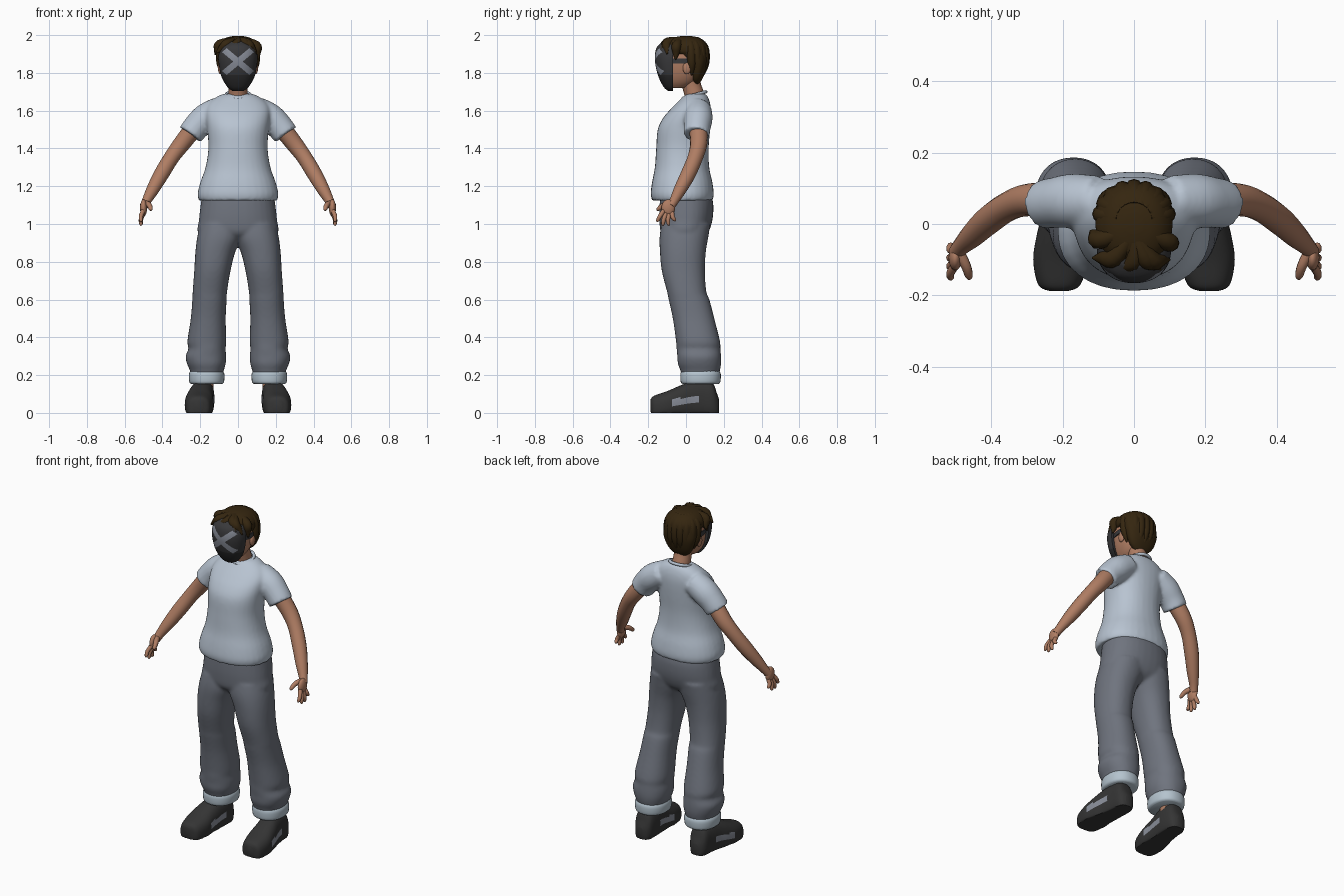
import bpy, bmesh, math
from mathutils import Vector

if "Cube" in bpy.data.objects:
    bpy.data.objects.remove(bpy.data.objects["Cube"])


def material(name, *rgb):
    m = bpy.data.materials.new(name)
    m.use_nodes = True
    m.diffuse_color = (*rgb, 1)
    bsdf = m.node_tree.nodes["Principled BSDF"]
    bsdf.inputs["Base Color"].default_value = (*rgb, 1)
    bsdf.inputs["Roughness"].default_value = 0.8
    return m


SHIRT = material("pale_blue_cotton", .48, .55, .64)
PANTS = material("slate_grey_cloth", .16, .175, .21)
CUFF = material("pale_cuff", .46, .55, .62)
SKIN = material("tan_skin", .43, .205, .125)
HAIR = material("dark_brown_hair", .035, .019, .005)
SHOE = material("black_shoe", .035, .035, .035)
MASK = material("charcoal_mask", .04, .04, .043)
CHIN = material("dark_chin_guard", .025, .025, .026)
MARK = material("grey_accent", .25, .27, .32)


def spline(rows, steps):
    """Catmull-Rom interpolation of rows of numbers."""
    out = []
    for i in range(len(rows) - 1):
        a, b, c, d = rows[max(i - 1, 0)], rows[i], rows[i + 1], rows[min(i + 2, len(rows) - 1)]
        for s in range(steps):
            t = s / steps
            out.append([q + t / 2 * (r - p + t * (2*p - 5*q + 4*r - w + t * (3*q - p - 3*r + w)))
                        for p, q, r, w in zip(a, b, c, d)])
    return out + [list(rows[-1])]


def skin_rings(bm, rings):
    rings = [[bm.verts.new(p) for p in ring] for ring in rings]
    n = len(rings[0])
    for lower, upper in zip(rings, rings[1:]):
        for i in range(n):
            j = (i + 1) % n
            bm.faces.new((lower[i], lower[j], upper[j], upper[i]))
    bm.faces.new(rings[0][::-1])
    bm.faces.new(rings[-1])


def loft(bm, rows, axis="z", n=32, power=.9, steps=4, lo=-9, hi=9, flip=1):
    """Rows: position, then the two limits across and the two limits deep."""
    rings = []
    for pos, u0, u1, v0, v1 in spline(rows, steps):
        ring = []
        for k in range(n):
            c, s = math.cos(math.tau * k / n), math.sin(math.tau * k / n)
            c, s = (math.copysign(abs(e) ** power, e) for e in (c, s))
            u = flip * ((u0 + u1) / 2 + (u1 - u0) / 2 * c)
            v = min(hi, max(lo, (v0 + v1) / 2 + (v1 - v0) / 2 * s))
            ring.append((u, v, pos) if axis == "z" else (u, pos, v))
        rings.append(ring)
    skin_rings(bm, rings)


def tube(bm, rows, n=16, steps=4):
    """Rows: x, y, z, radius."""
    rows = spline(rows, steps)
    pts = [Vector(r[:3]) for r in rows]
    span = pts[-1] - pts[0]
    ref = Vector((0, 0, 0))
    ref[min(range(3), key=lambda i: abs(span[i]))] = 1
    rings = []
    for i, p in enumerate(pts):
        t = (pts[min(i + 1, len(pts) - 1)] - pts[max(i - 1, 0)]).normalized()
        a = t.cross(ref).normalized()
        b = t.cross(a)
        rings.append([p + max(rows[i][3], .002) * (a * math.cos(math.tau * k / n) + b * math.sin(math.tau * k / n))
                      for k in range(n)])
    skin_rings(bm, rings)


def ball(bm, centre, radii):
    verts = bmesh.ops.create_uvsphere(bm, u_segments=20, v_segments=12, radius=1)["verts"]
    for v in verts:
        v.co = Vector(centre) + Vector(a * b for a, b in zip(v.co, radii))


def finish(name, bm, *mats, mirror=False, fuse=0, rule=None):
    bmesh.ops.recalc_face_normals(bm, faces=bm.faces[:])
    bm.normal_update()
    if rule:
        for f in bm.faces:
            f.material_index = rule(f.calc_center_median(), f.normal)
    me = bpy.data.meshes.new(name)
    bm.to_mesh(me)
    bm.free()
    ob = bpy.data.objects.new(name, me)
    bpy.context.collection.objects.link(ob)
    for m in mats:
        me.materials.append(m)
    bpy.ops.object.select_all(action="DESELECT")
    ob.select_set(True)
    bpy.context.view_layer.objects.active = ob
    bpy.ops.object.shade_smooth_by_angle(angle=math.radians(50))
    if mirror:
        ob.modifiers.new("mirror", "MIRROR").use_mirror_merge = False
    if fuse:
        r = ob.modifiers.new("fuse", "REMESH")
        r.mode, r.voxel_size, r.use_smooth_shade = "VOXEL", fuse, True
        s = ob.modifiers.new("soften", "SMOOTH")
        s.factor, s.iterations = .5, 6


# Shirt: torso and short sleeves fused together
bm = bmesh.new()
loft(bm, [(z, -x, x, y0, y1) for z, x, y0, y1 in (
    (1.125, .208, -.18, .142), (1.16, .214, -.187, .147), (1.22, .2, -.18, .14), (1.3, .172, -.165, .123),
    (1.4, .157, -.158, .12), (1.5, .163, -.15, .128), (1.56, .17, -.122, .132), (1.61, .17, -.08, .132),
    (1.65, .145, -.04, .125), (1.68, .1, -.008, .112), (1.69, .07, .012, .1))])
for s in (1, -1):
    tube(bm, [(s*.1, .065, 1.605, .07), (s*.17, .065, 1.562, .076), (s*.22, .06, 1.515, .071),
              (s*.252, .055, 1.473, .069)], n=24)
finish("shirt", bm, SHIRT, fuse=.009)

# Collar rib
bm = bmesh.new()
tube(bm, [(.064 * math.sin(a), .045 - .06 * math.cos(a), 1.683 - .017 * math.cos(a), .009)
          for a in (math.tau * k / 24 for k in range(25))], n=8, steps=1)
finish("collar", bm, SHIRT)

# Trousers: two legs and a seat fused together
bm = bmesh.new()
for s in (1, -1):
    loft(bm, [(.19, .085, .245, -.02, .17), (.225, .075, .255, -.03, .18), (.26, .065, .27, -.043, .186),
              (.3, .062, .278, -.046, .186), (.34, .066, .262, -.05, .182), (.38, .062, .268, -.053, .18),
              (.5, .065, .25, -.07, .15), (.6, .06, .242, -.092, .124), (.64, .058, .24, -.1, .108),
              (.75, .04, .232, -.128, .1), (.85, .015, .226, -.138, .105), (.93, -.02, .216, -.14, .118),
              (1, -.03, .2, -.13, .13)], flip=s)
loft(bm, [(z, -x, x, y0, y1) for z, x, y0, y1 in (
    (.91, .1, -.08, .07), (.95, .208, -.13, .115), (1.02, .207, -.141, .14), (1.1, .198, -.14, .145),
    (1.15, .19, -.135, .135))])
finish("trousers", bm, PANTS, fuse=.009)

# Turned-up cuffs
bm = bmesh.new()
loft(bm, [(.153, .085, .248, -.018, .172), (.165, .074, .258, -.028, .182), (.205, .072, .26, -.03, .184),
          (.225, .082, .25, -.022, .175)])
finish("trouser_cuff", bm, CUFF, mirror=True)

# Ankles and shoes
bm = bmesh.new()
tube(bm, [(.178, .085, .1, .045), (.17, .08, .21, .045)])
finish("ankle", bm, SKIN, mirror=True)

bm = bmesh.new()
loft(bm, [(-.188, .185, .235, .01, .07), (-.17, .15, .268, -.03, .09), (-.1, .13, .282, -.03, .115),
          (-.03, .13, .272, -.03, .145), (.03, .128, .257, -.03, .168), (.09, .125, .247, -.03, .175),
          (.14, .13, .24, -.03, .16), (.165, .145, .225, -.02, .1), (.176, .165, .205, .01, .07)],
     axis="y", n=56, power=.8, steps=8, lo=0)
finish("shoe", bm, SHOE, MARK, mirror=True,
       rule=lambda c, no: int(abs(no.x) > .5 and -.07 < c.y < .065 and abs(c.z - .066 - .12 * c.y) < .016))

# Arms with hands
bm = bmesh.new()
tube(bm, [(.2, .06, 1.55, .05), (.29, .068, 1.435, .046), (.35, .05, 1.355, .041), (.405, .012, 1.265, .04),
          (.45, -.03, 1.185, .034), (.483, -.062, 1.125, .025), (.497, -.08, 1.095, .023)])
ball(bm, (.5, -.094, 1.085), (.019, .036, .045))
for root, tip in (((-.118, 1.07), (-.15, 1.012)), ((-.105, 1.058), (-.122, .992)),
                  ((-.09, 1.055), (-.092, .992)), ((-.074, 1.06), (-.06, 1.015))):
    tube(bm, [(.502, root[0], root[1], .012), (.514, sum((root[0], tip[0])) / 2 - .004, (root[1] + tip[1]) / 2, .0115),
              (.513, tip[0], tip[1] + .006, .009), (.511, tip[0], tip[1], .003)], n=10)
tube(bm, [(.488, -.082, 1.11, .016), (.47, -.118, 1.1, .014), (.462, -.145, 1.08, .011), (.462, -.154, 1.072, .004)], n=10)
finish("arm", bm, SKIN, mirror=True)

# Neck, head and ears
bm = bmesh.new()
tube(bm, [(0, .06, 1.6, .054), (0, .045, 1.68, .052), (0, .028, 1.74, .05), (0, .02, 1.8, .055)])
loft(bm, [(z, -x, x, y0, y1) for z, x, y0, y1 in (
    (1.72, .04, -.09, .0), (1.75, .066, -.115, .05), (1.8, .086, -.125, .08), (1.87, .094, -.13, .092),
    (1.93, .085, -.11, .08), (1.97, .05, -.06, .05))])
for s in (1, -1):
    ball(bm, (s * .094, .005, 1.825), (.012, .022, .032))
finish("head", bm, SKIN)

# Face mask, cut along a diagonal cross and a chin line
bm = bmesh.new()
loft(bm, [(z, -w, w, -.07 - d, -.07 + d) for z, w, d in (
    (1.705, .03, .025), (1.725, .056, .048), (1.78, .088, .076), (1.85, .102, .093), (1.9, .102, .094),
    (1.94, .088, .082), (1.967, .05, .05))], n=48, hi=-.07)
mid, lean, width, reach = Vector((0, 0, 1.86)), 1.2, .025, .145
cuts = [(mid + Vector((o, 0, 0)), Vector((1, 0, s * lean))) for s in (1, -1) for o in (width, -width, reach, -reach)]
for co, no in cuts + [(Vector((0, 0, 1.79)), Vector((0, 0, 1)))]:
    bmesh.ops.bisect_plane(bm, geom=bm.verts[:] + bm.edges[:] + bm.faces[:], plane_co=co, plane_no=no)


def mask_colour(c, no):
    a, b = sorted(abs(c.x + s * lean * (c.z - mid.z)) for s in (1, -1))
    if no.y < -.1 and a < width and b < reach:
        return 1
    return 2 if c.z < 1.79 else 0


finish("face_mask", bm, MASK, MARK, CHIN, rule=mask_colour)

# Mask strap
bm = bmesh.new()
loft(bm, [(1.85, -.1, .1, -.12, .096), (1.876, -.1, .1, -.12, .096)], steps=1)
finish("mask_strap", bm, MASK)

# Hair: back, crown and swept locks
bm = bmesh.new()
loft(bm, [(z, -x, x, y0, y1) for z, x, y0, y1 in (
    (1.742, .04, .04, .07), (1.765, .068, .028, .085), (1.8, .088, .02, .1), (1.85, .102, .008, .112),
    (1.89, .107, -.04, .116), (1.93, .107, -.09, .114))])
loft(bm, [(z, -x, x, y0, y1) for z, x, y0, y1 in (
    (1.9, .102, -.08, .114), (1.915, .108, -.1, .116), (1.945, .105, -.113, .112), (1.972, .085, -.095, .092),
    (1.988, .058, -.06, .062), (1.995, .025, -.025, .03))])
for x, y, z, end in ((-.055, -.095, 1.955, (-.116, -.095, 1.905)), (-.095, -.045, 1.95, (-.122, -.02, 1.895)),
                     (.05, -.1, 1.955, (.1, -.1, 1.9)), (.095, -.05, 1.945, (.108, -.055, 1.87)),
                     (.0, -.1, 1.958, (-.05, -.132, 1.925)), (.03, -.095, 1.962, (.075, -.128, 1.925)),
                     (-.095, -.04, 1.94, (-.106, -.05, 1.87))):
    tube(bm, [(x * .2, y * .4, 1.972, .02), (x, y, z, .026), (*((Vector((x, y, z)) + Vector(end)) / 2), .02),
              (*end, .003)], n=10)
for k in range(9):
    a = math.pi * (k + .5) / 9
    c, s = math.cos(a), math.sin(a)
    tube(bm, [(.04 * c, .01 + .04 * s, 1.975, .02), (.088 * c, .01 + .085 * s, 1.935, .024),
              (.093 * c, .015 + .086 * s, 1.85, .022), (.078 * c, .02 + .062 * s, 1.79 - .02 * s, .004)], n=10)
finish("hair", bm, HAIR)
